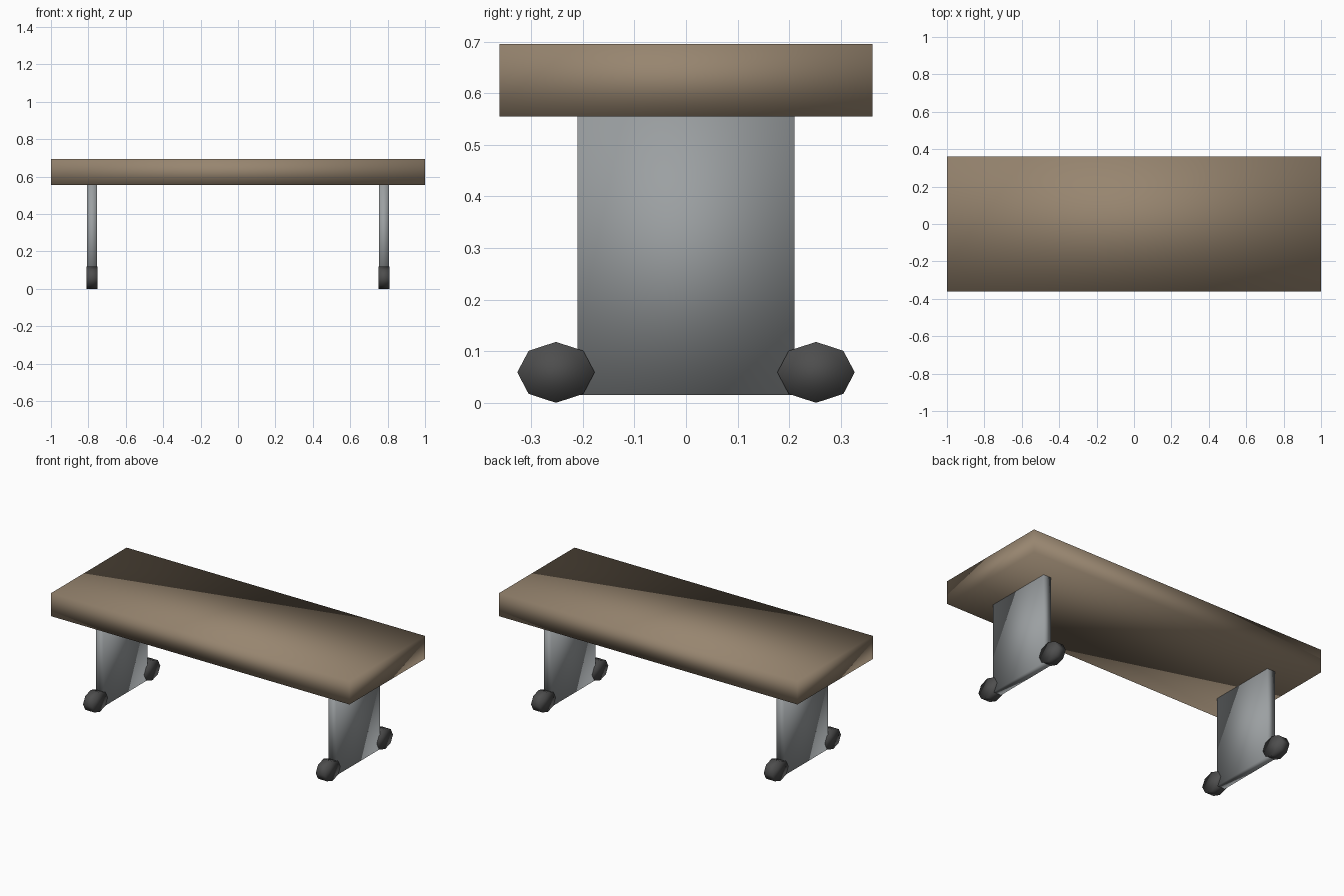
import bpy
import math

cube = bpy.data.objects.get("Cube")
if cube:
    bpy.data.objects.remove(cube, do_unlink=True)


def make_material(name, rgb):
    mat = bpy.data.materials.new(name)
    mat.use_nodes = True
    colour = (*rgb, 1.0)
    mat.diffuse_color = colour
    mat.node_tree.nodes["Principled BSDF"].inputs["Base Color"].default_value = colour
    return mat


def finish(name, mat):
    obj = bpy.context.object
    obj.name = name
    obj.data.materials.append(mat)
    bpy.ops.object.transform_apply(location=False, rotation=True, scale=True)
    # Normals blend across every edge for the soft shaded look
    bpy.ops.object.shade_smooth()
    return obj


def box(name, low, high, mat):
    centre = [(a + b) / 2 for a, b in zip(low, high)]
    bpy.ops.mesh.primitive_cube_add(size=1, location=centre)
    bpy.context.object.scale = [b - a for a, b in zip(low, high)]
    return finish(name, mat)


def wheel(name, x, y, mat):
    # Eight-sided disc, wider than tall, with its axle along x
    bpy.ops.mesh.primitive_cylinder_add(
        vertices=8, radius=1, depth=1, location=(x, y, 0.059),
        rotation=(0, math.pi / 2, 0))
    bpy.context.object.scale = (0.059, 0.075, 0.06)
    return finish(name, mat)


wood = make_material("brown wood", (0.31, 0.235, 0.16))
metal = make_material("grey metal", (0.33, 0.35, 0.36))
rubber = make_material("dark rubber", (0.075, 0.075, 0.075))

# Thick tabletop
box("tabletop", (-1, -0.361, 0.555), (1, 0.361, 0.695), wood)

# Panel legs, each with a wheel at the front and back
for side, sx in (("right", -1), ("left", 1)):
    x = sx * 0.78
    box(side + "_leg", (x - 0.026, -0.21, 0.015), (x + 0.026, 0.21, 0.56), metal)
    for end, sy in (("front", -1), ("back", 1)):
        wheel(f"{side}_{end}_wheel", x, sy * 0.252, rubber)
